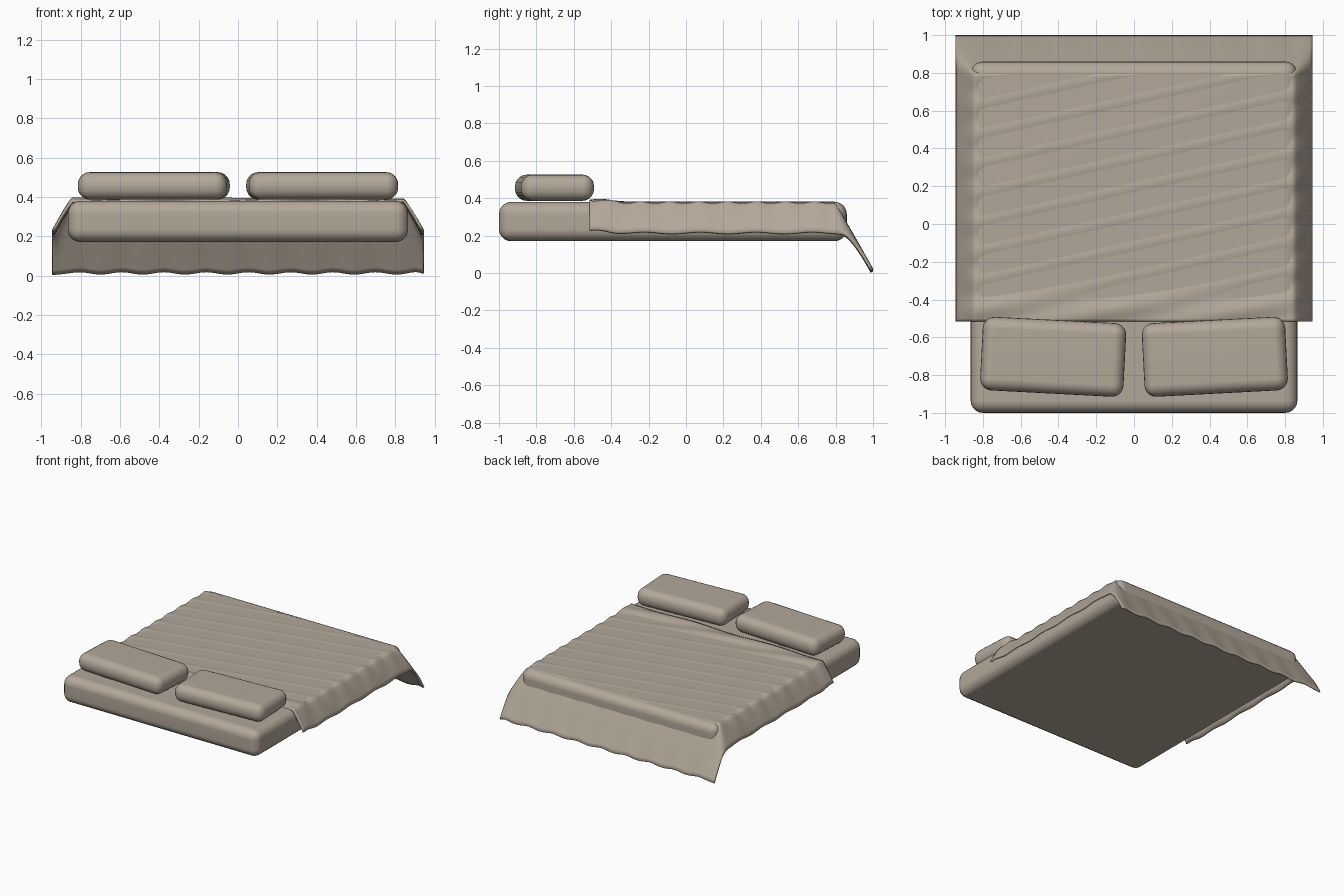
import bpy, bmesh
from math import sin, pi, radians, exp

cube = bpy.data.objects.get("Cube")
if cube:
    bpy.data.objects.remove(cube, do_unlink=True)

linen = bpy.data.materials.new("beige linen")
linen.use_nodes = True
linen.diffuse_color = (0.45, 0.39, 0.32, 1)
linen.node_tree.nodes["Principled BSDF"].inputs["Base Color"].default_value = (0.45, 0.39, 0.32, 1)


def finish(bm, name):
    mesh = bpy.data.meshes.new(name)
    bm.to_mesh(mesh)
    bm.free()
    mesh.materials.append(linen)
    for poly in mesh.polygons:
        poly.use_smooth = True
    obj = bpy.data.objects.new(name, mesh)
    bpy.context.collection.objects.link(obj)
    return obj


def cushion(name, size, centre, radius, turn=0):
    """Box with soft rounded edges."""
    bm = bmesh.new()
    bmesh.ops.create_cube(bm, size=1)
    bmesh.ops.scale(bm, vec=size, verts=bm.verts)
    bmesh.ops.bevel(bm, geom=bm.edges[:], offset=radius, segments=5,
                    profile=0.5, affect='EDGES')
    obj = finish(bm, name)
    obj.location = centre
    obj.rotation_euler.z = radians(turn)
    weighted = obj.modifiers.new("even shading", 'WEIGHTED_NORMAL')
    weighted.keep_sharp = True
    return obj


# Mattress and the two slightly turned pillows
cushion("mattress", (1.73, 1.86, 0.21), (0, -0.07, 0.275), 0.065)
for name, side in (("left_pillow", 1), ("right_pillow", -1)):
    cushion(name, (0.76, 0.39, 0.14), (side * 0.428, -0.703, 0.456), 0.062, side * 3)


def drop(distance, reach, depth, power):
    """Fall of the cloth beyond an edge."""
    t = max(0, distance) / reach
    return depth * t ** power


def blanket_height(x, y):
    side = drop(abs(x) - 0.845, 0.1, 0.16, 1.15)
    foot = drop(y - 0.795, 0.205, 0.36, 1.04)
    fall = (side ** 3 + foot ** 3) ** (1 / 3)
    # Diagonal ripples on top, fading into scallops along the hems
    flat = max(0, 1 - fall / 0.12)
    ripple = 0.005 * flat * sin(2 * pi * (y - 0.22 * x) / 0.155)
    hem = 0.006 * (foot / 0.36) * sin(2 * pi * x / 0.215)
    hem += 0.005 * (side / 0.16) * sin(2 * pi * y / 0.3)
    lift = 0.014 * exp(-((y + 0.46) / 0.08) ** 2)
    return 0.4 + lift + ripple + hem - fall


# Blanket draped over both sides and the foot
bm = bmesh.new()
bmesh.ops.create_grid(bm, x_segments=130, y_segments=110, size=1)
for v in bm.verts:
    v.co.x *= 0.945
    v.co.y = 0.2425 + 0.7575 * v.co.y
    v.co.z = blanket_height(v.co.x, v.co.y)
blanket = finish(bm, "blanket")
thick = blanket.modifiers.new("cloth thickness", 'SOLIDIFY')
thick.thickness = 0.014
thick.offset = -1

# Settle the hem on the ground
blanket.location.z = -min(v.co.z for v in blanket.data.vertices) + 0.008
